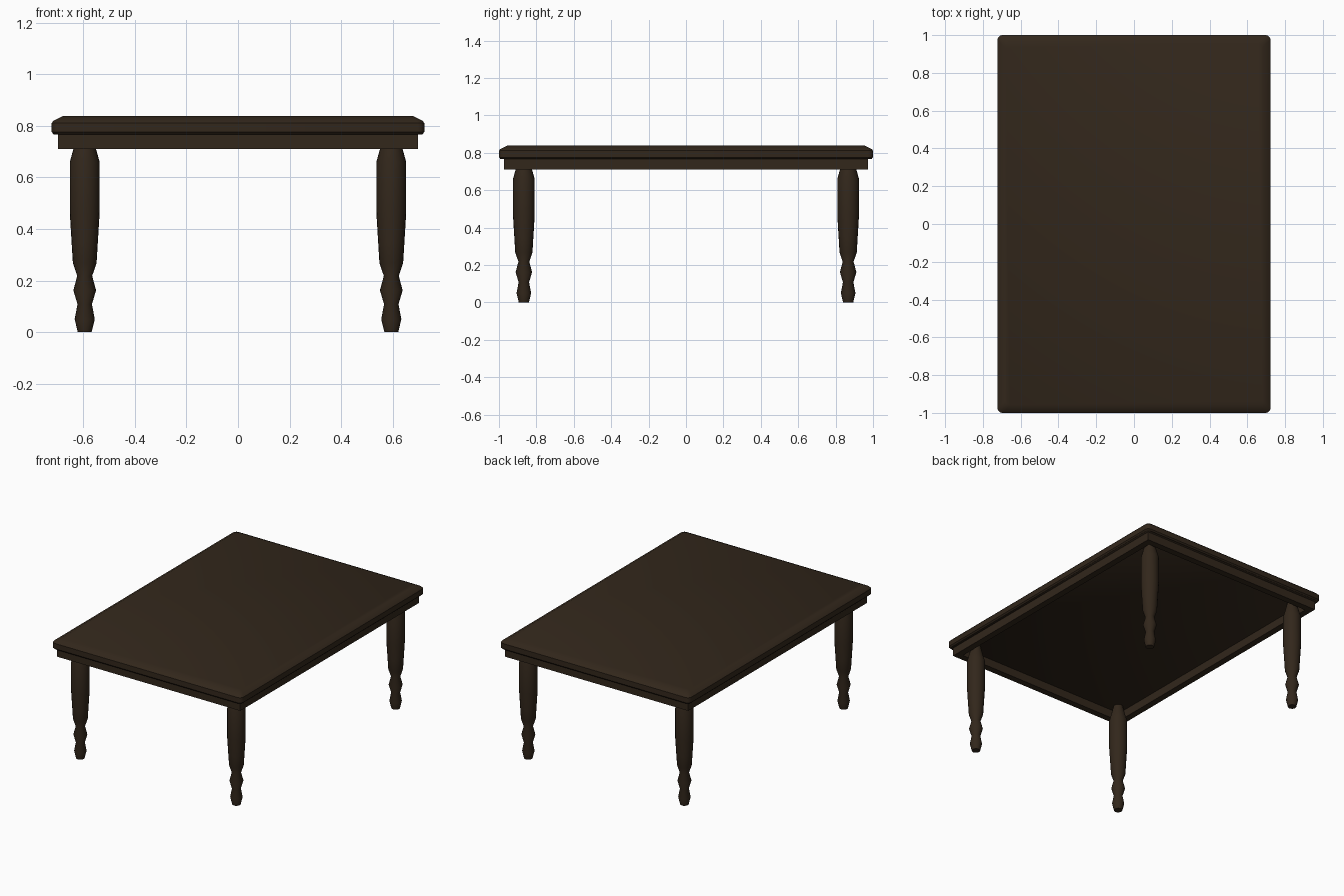
import bpy, bmesh, math

if "Cube" in bpy.data.objects:
    bpy.data.objects.remove(bpy.data.objects["Cube"])

wood = bpy.data.materials.new("dark_wood")
wood.diffuse_color = (0.032, 0.02, 0.011, 1)
wood.use_nodes = True
wood.node_tree.nodes["Principled BSDF"].inputs["Base Color"].default_value = wood.diffuse_color


def finish(name, bm, angle=None):
    bmesh.ops.recalc_face_normals(bm, faces=bm.faces)
    me = bpy.data.meshes.new(name)
    bm.to_mesh(me)
    bm.free()
    me.materials.append(wood)
    ob = bpy.data.objects.new(name, me)
    bpy.context.collection.objects.link(ob)
    if angle:
        bpy.ops.object.select_all(action='DESELECT')
        ob.select_set(True)
        bpy.context.view_layer.objects.active = ob
        bpy.ops.object.shade_smooth_by_angle(angle=math.radians(angle))
    return ob


def rect_loop(bm, hx, hy, z, r=0.0, seg=3):
    """Ring of vertices around a rectangle with optional rounded corners."""
    verts = []
    for i, (sx, sy) in enumerate([(1, 1), (-1, 1), (-1, -1), (1, -1)]):
        if r == 0:
            verts.append(bm.verts.new((sx * hx, sy * hy, z)))
            continue
        for k in range(seg + 1):
            a = math.pi / 2 * (i + k / seg)
            verts.append(bm.verts.new((sx * (hx - r) + r * math.cos(a),
                                       sy * (hy - r) + r * math.sin(a), z)))
    return verts


def bridge(bm, a, b):
    n = len(a)
    for i in range(n):
        bm.faces.new((a[i], a[(i + 1) % n], b[(i + 1) % n], b[i]))


# Table top: rounded corners, sloped upper edge (inset, height)
bm = bmesh.new()
profile = [(0.008, 0.767), (0.0, 0.776), (0.0, 0.812), (0.008, 0.821), (0.042, 0.838)]
loops = [rect_loop(bm, 0.723 - i, 1.0 - i, z, 0.025) for i, z in profile]
for a, b in zip(loops, loops[1:]):
    bridge(bm, a, b)
bm.faces.new(loops[0])
bm.faces.new(loops[-1])
finish("table_top", bm, 40)

# Apron: open rectangular frame under the top
bm = bmesh.new()
t = 0.045
ring = [rect_loop(bm, 0.698 - i, 0.973 - i, z)
        for i, z in [(0, 0.71), (0, 0.768), (t, 0.768), (t, 0.71)]]
for k in range(4):
    bridge(bm, ring[k], ring[(k + 1) % 4])
finish("apron", bm)

# Turned legs: (radius, height) profile
leg = [(0.027, 0), (0.039, 0.05), (0.028, 0.108), (0.044, 0.162), (0.029, 0.218),
       (0.046, 0.268), (0.051, 0.35), (0.058, 0.465), (0.058, 0.66), (0.044, 0.71), (0.03, 0.768)]
SIDES = 20
for fy, fname in [(-1, "front"), (1, "back")]:
    for fx, sname in [(-1, "left"), (1, "right")]:
        bm = bmesh.new()
        rings = [[bm.verts.new((fx * 0.595 + r * math.cos(2 * math.pi * k / SIDES),
                                fy * 0.867 + r * math.sin(2 * math.pi * k / SIDES), z))
                  for k in range(SIDES)] for r, z in leg]
        for a, b in zip(rings, rings[1:]):
            bridge(bm, a, b)
        bm.faces.new(rings[0])
        bm.faces.new(rings[-1])
        finish(f"{fname}_{sname}_leg", bm, 40)
